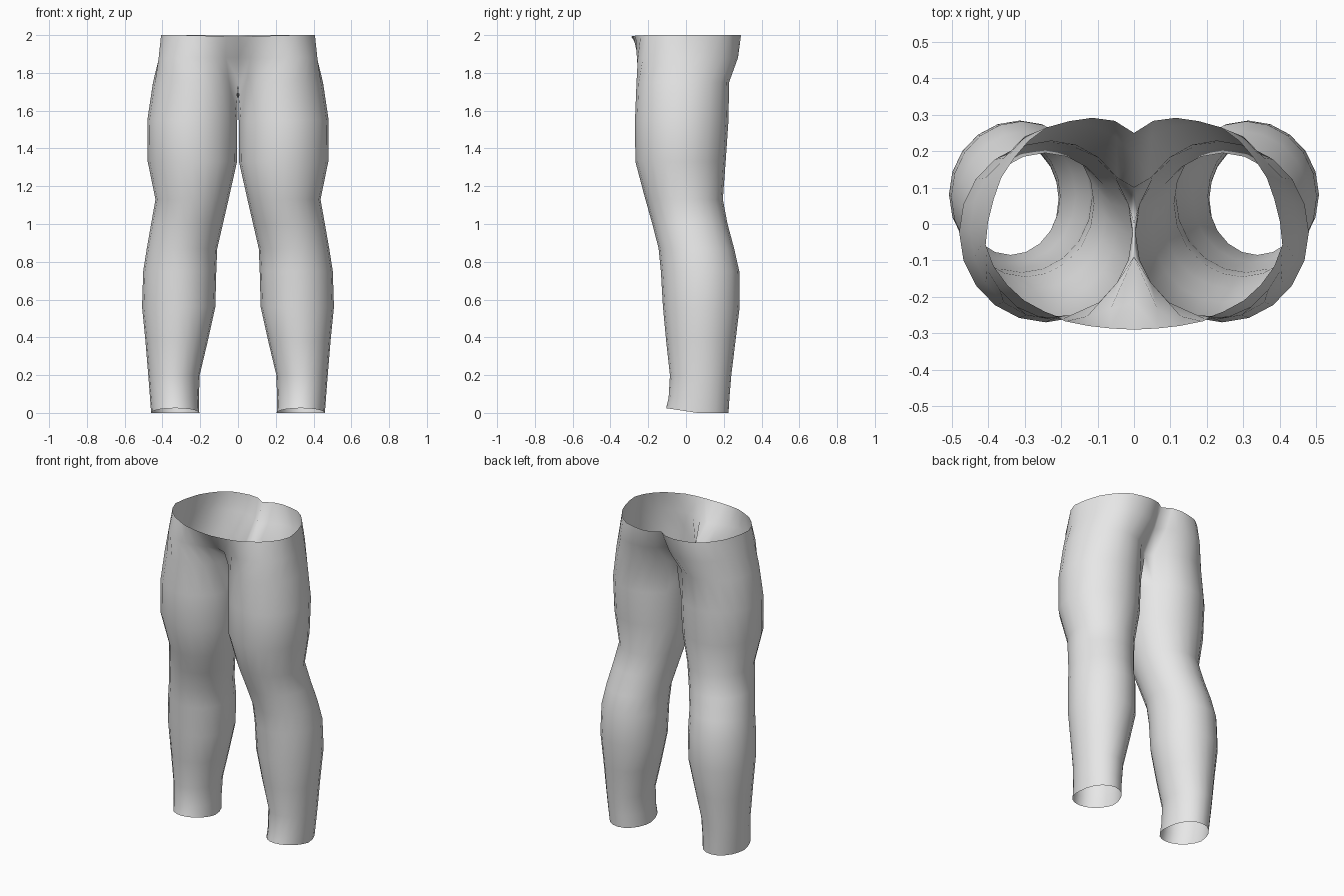
import bpy, bmesh, math
from mathutils import Vector

if "Cube" in bpy.data.objects:
    bpy.data.objects.remove(bpy.data.objects["Cube"])

SIDES = 20

# Plain cloth material
cloth = bpy.data.materials.new("grey cloth")
cloth.use_nodes = True
grey = (0.8, 0.8, 0.8, 1)
cloth.diffuse_color = grey
cloth.node_tree.nodes["Principled BSDF"].inputs["Base Color"].default_value = grey

# Leg sections from hem to crotch: height, inner x, outer x, front y, back y
LEG = [
    (0.00, 0.205, 0.46, -0.105, 0.225),
    (0.08, 0.207, 0.466, -0.092, 0.23),
    (0.20, 0.203, 0.475, -0.085, 0.24),
    (0.38, 0.16, 0.49, -0.105, 0.262),
    (0.56, 0.12, 0.508, -0.122, 0.284),
    (0.75, 0.115, 0.502, -0.133, 0.282),
    (0.87, 0.11, 0.483, -0.145, 0.255),
    (1.00, 0.08, 0.46, -0.178, 0.22),
    (1.13, 0.05, 0.437, -0.215, 0.195),
    (1.33, 0.005, 0.478, -0.268, 0.21),
    (1.55, 0.004, 0.48, -0.27, 0.225),
    (1.75, 0.004, 0.45, -0.262, 0.228),
]

# Half outlines of the hips, front centre round to back centre
HIP = [(0, -.215), (.07, -.235), (.15, -.26), (.25, -.26), (.34, -.22), (.4, -.14),
       (.425, -.04), (.41, .06), (.37, .16), (.3, .24), (.22, .272), (.13, .278),
       (.06, .25), (0, .19)]
WAIST = [(0, -.29), (.1, -.285), (.2, -.265), (.32, -.2), (.38, -.13), (.41, -.05),
         (.395, .04), (.36, .14), (.3, .22), (.24, .265), (.15, .29), (.08, .293),
         (.03, .275), (0, .25)]


def leg_ring(bm, z, inner, outer, front, back):
    cx, cy = (inner + outer) / 2, (front + back) / 2
    a, b = (outer - inner) / 2, (back - front) / 2
    ring = []
    for k in range(SIDES):
        t = 2 * math.pi * k / SIDES
        lift = 0.025 * max(0, math.sin(t)) if z == 0 else 0
        ring.append(bm.verts.new((cx - a * math.cos(t), cy - b * math.sin(t), z + lift)))
    return ring


def resample(points, count):
    pts = [Vector(p) for p in points]
    lengths = [(q - p).length for p, q in zip(pts, pts[1:])]
    out = []
    for i in range(count):
        d, j = sum(lengths) * i / (count - 1), 0
        while j < len(lengths) - 1 and d > lengths[j]:
            d -= lengths[j]
            j += 1
        out.append(pts[j].lerp(pts[j + 1], min(1, d / lengths[j])))
    return out


def hip_row(bm, outline, z, centre_dip):
    row = [None]
    for p in resample(outline, SIDES - 1):
        dip = centre_dip * max(0, 1 - p.x / 0.3) if p.y < 0 else 0
        row.append(bm.verts.new((p.x, p.y, z - dip)))
    return row


def bridge(bm, low, high, ks):
    for k in ks:
        n = (k + 1) % SIDES
        bm.faces.new((low[k], low[n], high[n], high[k]))


bm = bmesh.new()

# One leg, with the inner edge of its top section pulled onto the centre seam
rings = [leg_ring(bm, *s) for s in LEG]
top = rings[-1]
for k, y, z in ((1, -0.09, 1.77), (0, 0.0, 1.73), (SIDES - 1, 0.10, 1.75)):
    top[k].co = (0, y, z)
for low, high in zip(rings, rings[1:]):
    bridge(bm, low, high, range(SIDES))

# Half of the hips, open at the waist
hip = hip_row(bm, HIP, 1.88, 0)
waist = hip_row(bm, WAIST, 2.0, 0.008)
bridge(bm, top, hip, range(1, SIDES - 1))
bridge(bm, hip, waist, range(1, SIDES - 1))

for f in bm.faces:
    f.smooth = True
mesh = bpy.data.meshes.new("trousers")
bm.to_mesh(mesh)
bm.free()
mesh.materials.append(cloth)
trousers = bpy.data.objects.new("trousers", mesh)
bpy.context.collection.objects.link(trousers)

# The other half
mirror = trousers.modifiers.new("mirror", "MIRROR")
mirror.use_axis[0] = True
mirror.merge_threshold = 0.001
